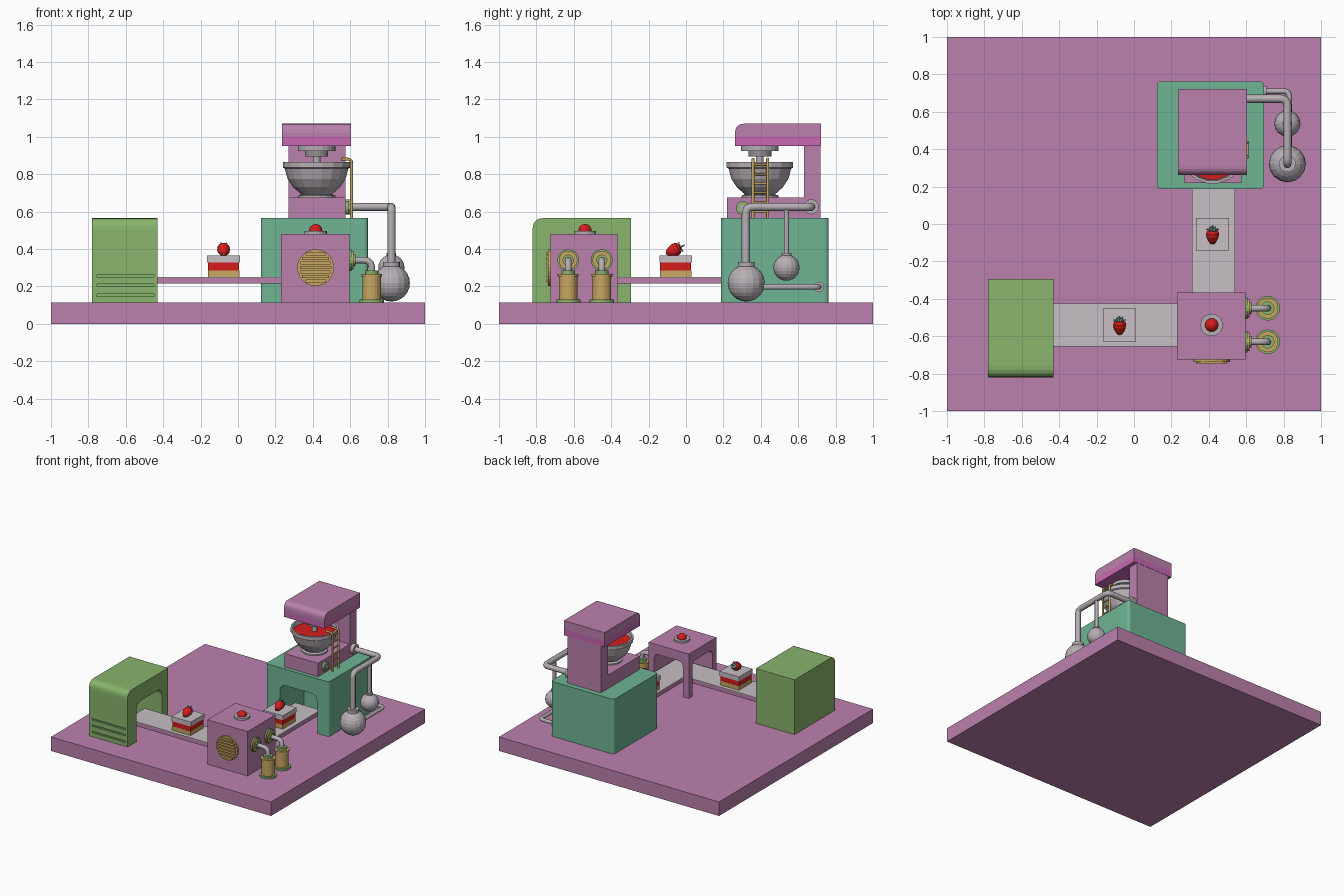
import bpy, bmesh, math
from mathutils import Vector

cube = bpy.data.objects.get("Cube")
if cube:
    bpy.data.objects.remove(cube, do_unlink=True)


def material(name, *rgb):
    m = bpy.data.materials.new(name)
    m.use_nodes = True
    m.diffuse_color = (*rgb, 1)
    m.node_tree.nodes["Principled BSDF"].inputs["Base Color"].default_value = (*rgb, 1)
    return m


MAUVE = material("mauve", .5, .22, .42)
PINK = material("bright pink", .57, .14, .45)
TEAL = material("teal", .16, .46, .3)
GREEN = material("leaf green", .25, .46, .15)
GOLD = material("gold", .58, .39, .12)
CREAM = material("pale grey", .57, .52, .55)
METAL = material("metal grey", .47, .43, .46)
DARK = material("dark grey", .3, .28, .3)
RED = material("red", .68, .012, .012)
X, Y, Z = Vector((1, 0, 0)), Vector((0, 1, 0)), Vector((0, 0, 1))


def finish(name, bm, mat, at=(0, 0, 0), axis=Z):
    bmesh.ops.remove_doubles(bm, verts=bm.verts[:], dist=1e-5)
    bmesh.ops.recalc_face_normals(bm, faces=bm.faces[:])
    me = bpy.data.meshes.new(name)
    bm.to_mesh(me)
    bm.free()
    me.materials.append(mat)
    ob = bpy.data.objects.new(name, me)
    ob.location = at
    ob.rotation_mode = 'QUATERNION'
    ob.rotation_quaternion = Z.rotation_difference(Vector(axis))
    bpy.context.collection.objects.link(ob)
    return ob


def bend(a, p, b, r, steps=5):
    """Points rounding the corner p between a and b."""
    a, p, b = Vector(a), Vector(p), Vector(b)
    if r == 0:
        return [p]
    s, e = p + (a - p).normalized() * r, p + (b - p).normalized() * r
    return [s.lerp(p, i / steps).lerp(p.lerp(e, i / steps), i / steps) for i in range(steps + 1)]


def rect(u0, u1, v0, v1, radii=(0, 0, 0, 0)):
    c = [(u0, v0), (u1, v0), (u1, v1), (u0, v1)]
    return [q for i in range(4) for q in bend(c[i - 1], c[i], c[(i + 1) % 4], radii[i])]


def prism(name, pts, along, lo, hi, mat, **place):
    """Extrude a 2D outline along x, y or z."""
    put = {'x': lambda u, v, w: (w, u, v), 'y': lambda u, v, w: (u, w, v),
           'z': lambda u, v, w: (u, v, w)}[along]
    bm = bmesh.new()
    a, b = [[bm.verts.new(put(p[0], p[1], w)) for p in pts] for w in (lo, hi)]
    bm.faces.new(a)
    bm.faces.new(b)
    for i in range(len(pts)):
        bm.faces.new((a[i - 1], a[i], b[i], b[i - 1]))
    return finish(name, bm, mat, **place)


def box(name, x, y, z, mat):
    return prism(name, rect(*x, *y), 'z', *z, mat)


def lathe(name, profile, at, mat, n=16, axis=Z):
    """Turn (radius, height) points round an axis."""
    bm = bmesh.new()
    rings = [[bm.verts.new((r * math.cos(i * math.tau / n), r * math.sin(i * math.tau / n), h))
              for i in range(n)] for r, h in profile]
    for a, b in zip(rings, rings[1:]):
        for i in range(n):
            bm.faces.new((a[i - 1], a[i], b[i], b[i - 1]))
    return finish(name, bm, mat, at, axis)


def disc(name, r, h, at, mat, axis=Z, n=20):
    return lathe(name, [(0, 0), (r, 0), (r, h), (0, h)], at, mat, n, axis)


def ball(name, r, at, mat, start=0):
    steps = [math.radians(a) for a in range(start - 90, 91, 15)]
    return lathe(name, [(r * math.cos(a), r * math.sin(a)) for a in steps], at, mat)


def tube(name, path, r, mat, corner=.04):
    pts = [Vector(path[0])]
    for a, p, b in zip(path, path[1:], path[2:]):
        pts += bend(a, p, b, corner)
    pts.append(Vector(path[-1]))
    cu = bpy.data.curves.new(name, 'CURVE')
    cu.dimensions = '3D'
    cu.bevel_depth, cu.bevel_resolution, cu.use_fill_caps = r, 2, True
    sp = cu.splines.new('POLY')
    sp.points.add(len(pts) - 1)
    for q, p in zip(sp.points, pts):
        q.co = (*p, 1)
    cu.materials.append(mat)
    ob = bpy.data.objects.new(name, cu)
    bpy.context.collection.objects.link(ob)
    bpy.ops.object.select_all(action='DESELECT')
    ob.select_set(True)
    bpy.context.view_layer.objects.active = ob
    bpy.ops.object.convert(target='MESH')


def cut(ob, *cutters):
    bpy.context.view_layer.objects.active = ob
    for c in cutters:
        m = ob.modifiers.new("cut", 'BOOLEAN')
        m.operation, m.solver, m.object = 'DIFFERENCE', 'EXACT', c
        bpy.ops.object.modifier_apply(modifier=m.name)
        bpy.data.objects.remove(c, do_unlink=True)


def arch(mid, half, top, along, lo, hi, mat, r=.06):
    return prism("cutter", rect(mid - half, mid + half, .05, top, (0, 0, r, r)), along, lo, hi, mat)


FLOOR = .115
box("base", (-1, 1), (-1, 1), (0, FLOOR), MAUVE)

# Oven with arched mouth and vent grooves
oven = prism("oven", rect(-.82, -.295, FLOOR, .565, (0, 0, 0, .06)), 'x', -.78, -.43, GREEN)
cut(oven, arch(-.54, .165, .43, 'x', -.7, -.3, GREEN),
    *[box("cutter", (-.755, -.45), (-.9, -.808), (z - .006, z + .006), GREEN) for z in (.153, .206, .257)])

# Conveyors: mauve frame with pale belt on top
for name, x, y in (("conveyor_a", (-.55, .54), (-.655, -.425)),
                   ("conveyor_b", (.31, .54), (-.425, .3))):
    box(name + "_frame", x, y, (.215, .245), MAUVE)
    box(name + "_belt", x, y, (.245, .251), CREAM)

# Corner machine, open toward both conveyors
corner = box("corner_machine", (.23, .595), (-.725, -.365), (FLOOR, .48), MAUVE)
cut(corner, box("cutter", (.28, .55), (-.675, -.41), (.05, .42), MAUVE),
    arch(-.54, .13, .4, 'x', .15, .4, MAUVE, .04), arch(.415, .13, .4, 'y', -.5, -.3, MAUVE, .04))
disc("button_plate", .06, .016, (.415, -.54, .48), METAL)
ball("button", .036, (.415, -.54, .497), RED, start=75)
disc("round_vent", .098, .012, (.415, -.725, .3), GOLD, -Y, 28)
for i in range(-3, 4):
    h = i * .024
    w = math.sqrt(.095 ** 2 - h * h) * .88
    box("vent_slat", (.415 - w, .415 + w), (-.747, -.736), (.3 + h - .008, .3 + h + .008), GOLD)

# Syrup cans piped into the corner machine
for y in (-.63, -.45):
    at = (.715, y, FLOOR)
    disc("can_flange", .066, .015, at, GREEN)
    lathe("can_body", [(0, .01), (.05, .01), (.05, .138), (.056, .138), (.056, .15), (0, .15)], at, GOLD, 20)
    disc("can_cap", .036, .17, at, GREEN)
    tube("can_pipe", [(.715, y, .27), (.715, y, .34), (.6, y, .34)], .018, METAL, .045)
    for r, depth, mat in ((.058, .012, GREEN), (.05, .022, GOLD), (.03, .032, GREEN)):
        disc("wall_plate", r, depth, (.595, y, .34), mat, X)


# Cake slices with a leaning strawberry
def cake(x, y):
    for name, h, z0, z1, mat in (("sponge", .084, .251, .285, GOLD), ("jam", .083, .285, .327, RED),
                                 ("icing", .088, .327, .364, CREAM)):
        box("cake_" + name, (x - h, x + h), (y - h, y + h), (z0, z1), mat)
    lean = Vector((0, .88, .42))
    tip = Vector((x, y - .052, .373))
    lathe("strawberry", [(0, 0), (.014, .006), (.026, .024), (.035, .052), (.033, .07), (.02, .084), (0, .087)],
          tip, RED, 12, lean)
    star = [(r * math.cos(i * math.pi / 6), r * math.sin(i * math.pi / 6))
            for i, r in enumerate((.034, .012) * 6)]
    prism("strawberry_leaves", star, 'z', .084, .09, TEAL, at=tip, axis=lean)
    disc("strawberry_stem", .005, .11, tip, TEAL, lean, 6)


cake(-.077, -.54)
cake(.42, -.055)

# Mixer plinth with arched mouth
plinth = prism("mixer_plinth", rect(.122, .695, .187, .763, (.025,) * 4), 'z', FLOOR, .565, TEAL)
cut(plinth, arch(.42, .17, .43, 'y', .1, .5, TEAL))

# Stand mixer
box("mixer_foot", (.27, .575), (.218, .72), (.565, .675), MAUVE)
box("mixer_column", (.27, .575), (.63, .72), (.675, .96), MAUVE)
box("mixer_band", (.235, .605), (.262, .722), (.95, 1), PINK)
prism("mixer_head", rect(.262, .722, 1, 1.07, (0, 0, 0, .05)), 'x', .235, .605, MAUVE)
BOWL = (.42, .395, 0)
lathe("bowl", [(0, .675), (.1, .675), (.1, .685), (.082, .692), (.125, .73), (.155, .775), (.17, .83),
               (.18, .835), (.18, .865), (.165, .865), (.155, .82), (.13, .76), (0, .72)], BOWL, METAL, 18)
disc("batter", .16, .01, (*BOWL[:2], .825), RED, n=18)
for name, r, z0, z1, mat in (("beater_collar", .1, .925, .95, METAL), ("beater_hub", .062, .895, .925, DARK),
                             ("beater_shaft", .02, .78, .895, METAL)):
    disc(name, r, z1 - z0, (*BOWL[:2], z0), mat)
disc("mixer_knob", .036, .018, (.575, .303, .62), GREEN, X)
disc("mixer_knob_centre", .018, .026, (.575, .303, .62), METAL, X)

# Ladder hooked over the bowl rim
for y in (.358, .437):
    tube("ladder_rail", [(.607, y, .565), (.607, y, .88), (.55, y, .88)], .008, GOLD, .02)
for i in range(6):
    z = .6 + i * .05
    tube("ladder_rung", [(.607, .358, z), (.607, .437, z)], .006, GOLD)

# Tanks and pipes
disc("pipe_flange", .04, .03, (.575, .67, .625), METAL, X)
tube("main_pipe", [(.58, .67, .625), (.82, .67, .625), (.82, .32, .625), (.82, .32, .25)], .022, METAL)
ball("large_tank", .099, (.82, .322, .218), METAL)
disc("large_tank_collar", .045, .025, (.82, .322, .306), METAL)
tube("small_tank_pipe", [(.82, .537, .62), (.82, .537, .33)], .014, METAL)
ball("small_tank", .07, (.82, .537, .3), METAL)
disc("small_tank_collar", .026, .018, (.82, .537, .36), METAL)
tube("return_pipe", [(.83, .34, .197), (.83, .71, .197), (.68, .71, .197)], .015, METAL, .03)
disc("return_flange", .028, .014, (.695, .71, .197), METAL, X)
